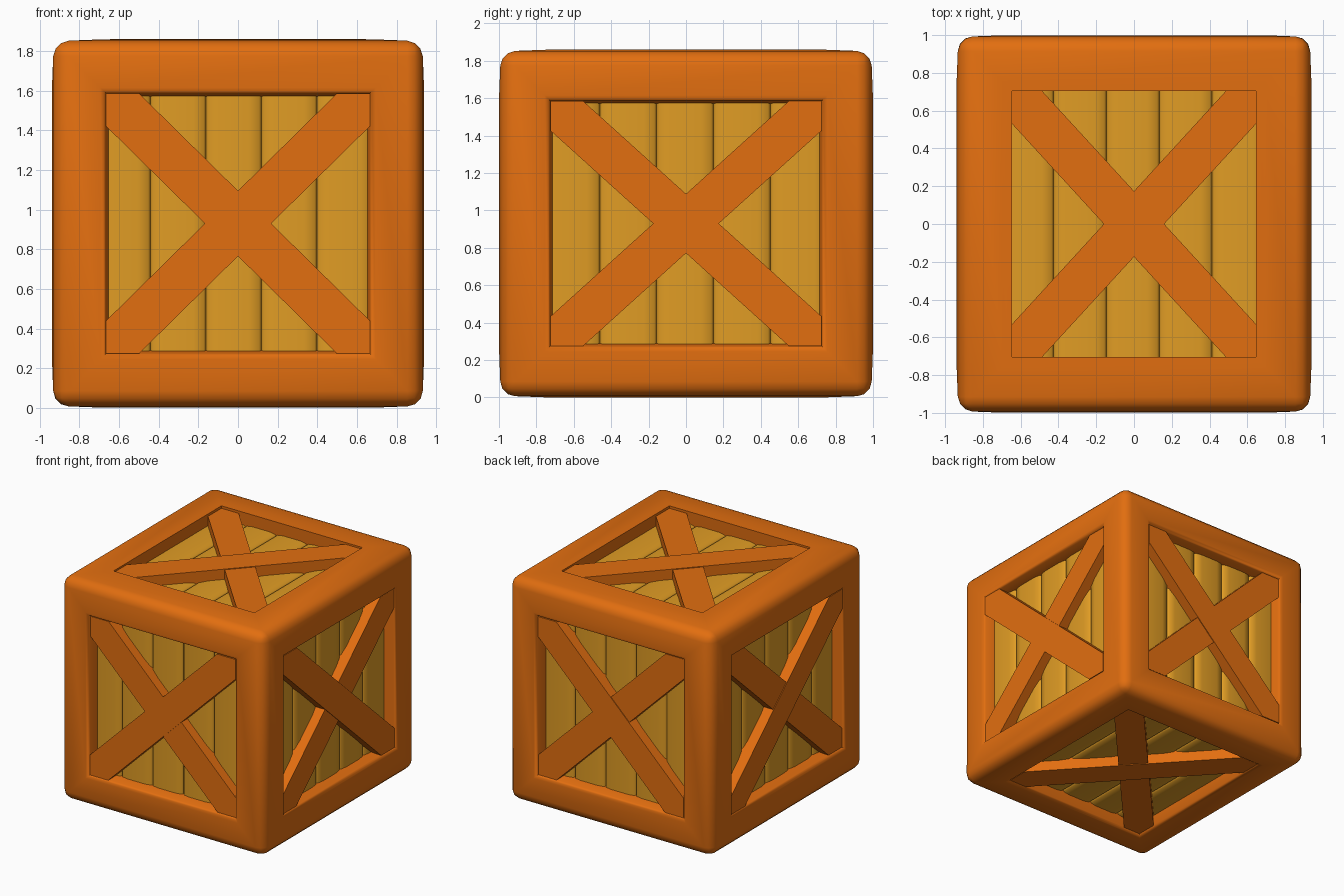
import bpy, bmesh, math
from mathutils import Vector

if "Cube" in bpy.data.objects:
    bpy.data.objects.remove(bpy.data.objects["Cube"])

HALF = Vector((0.94, 1.0, 0.93))          # half extents of the crate
CENTRE = Vector((0, 0, HALF.z))
AX = [Vector((1, 0, 0)), Vector((0, 1, 0)), Vector((0, 0, 1))]


def material(name, rgb):
    m = bpy.data.materials.new(name)
    m.diffuse_color = (*rgb, 1)
    m.use_nodes = True
    m.node_tree.nodes["Principled BSDF"].inputs["Base Color"].default_value = m.diffuse_color
    return m


ORANGE = material("orange wood", (0.76, 0.156, 0.005))
YELLOW = material("yellow wood", (0.75, 0.335, 0.018))


def finish(bm, name, mat, angle):
    bmesh.ops.recalc_face_normals(bm, faces=bm.faces)
    me = bpy.data.meshes.new(name)
    bm.to_mesh(me)
    bm.free()
    ob = bpy.data.objects.new(name, me)
    bpy.context.collection.objects.link(ob)
    me.materials.append(mat)
    bpy.ops.object.select_all(action='DESELECT')
    ob.select_set(True)
    bpy.context.view_layer.objects.active = ob
    bpy.ops.object.shade_smooth_by_angle(angle=math.radians(angle))
    return ob


def prism(bm, pts, a, b, c, lo, hi):
    """Extrude 2D points (in axes a, b) along axis c from lo to hi."""
    rings = [[bm.verts.new(CENTRE + a * p + b * q + c * h) for p, q in pts]
             for h in (lo, hi)]
    bm.faces.new(rings[0])
    bm.faces.new(rings[1])
    n = len(pts)
    for i in range(n):
        j = (i + 1) % n
        bm.faces.new((rings[0][i], rings[0][j], rings[1][j], rings[1][i]))


# Frame: a slightly pillowed box with a recess in every face
bm = bmesh.new()
bmesh.ops.create_cube(bm, size=2)
for v in bm.verts:
    v.co = CENTRE + Vector([v.co[i] * (HALF[i] - 0.01) for i in range(3)])
outer = list(bm.edges)
rim = []
for f in list(bm.faces):
    n = f.normal.copy() if f.normal.length else None
    f.normal_update()
    n = f.normal.copy()
    bmesh.ops.inset_region(bm, faces=[f], thickness=0.26, use_even_offset=True)
    for v in f.verts:
        v.co += n * 0.01
    bmesh.ops.inset_region(bm, faces=[f], thickness=0.02, use_even_offset=True)
    rim_verts = [v for v in f.verts]
    for v in rim_verts:
        v.co -= n * 0.13
    for v in rim_verts:
        for e in v.link_edges:
            o = e.other_vert(v)
            if o not in rim_verts:
                rim += [e2 for e2 in o.link_edges
                        if abs((e2.verts[0].co - e2.verts[1].co).dot(n)) < 1e-4
                        and e2 not in rim]
bmesh.ops.bevel(bm, geom=rim, offset=0.025, segments=2, profile=0.5, affect='EDGES')
outer = [e for e in bm.edges if len(e.link_faces) == 2 and
         sum(abs(abs((e.verts[k].co - CENTRE)[i]) - (HALF[i] - 0.01)) < 1e-4
             for k in (0, 1) for i in range(3)) == 6]
bmesh.ops.bevel(bm, geom=outer, offset=0.075, segments=3, profile=0.5, affect='EDGES')
finish(bm, "frame", ORANGE, 60)

# Each side: u axis, v axis, normal axis, normal sign, lean of the upper brace, plank shift
SIDES = [("front", 0, 2, 1, -1, 1, -0.022), ("back", 0, 2, 1, 1, 1, -0.022),
         ("right", 1, 2, 0, 1, -1, -0.005), ("left", 1, 2, 0, -1, -1, -0.005),
         ("top", 0, 1, 2, 1, 1, -0.006), ("bottom", 0, 1, 2, -1, -1, -0.006)]

for name, iu, iv, iw, sign, lean, shift in SIDES:
    U, V, N = AX[iu], AX[iv], AX[iw] * sign
    depth = HALF[iw]

    # Planks: five boards with a softly crowned face
    bm = bmesh.new()
    step = (HALF[iu] - 0.24) / 2.5
    w = step / 2
    reach = HALF[iv] - 0.25
    for k in range(-2, 3):
        c = shift + k * step
        top = depth - 0.10
        pts = [(c - w, top - 0.05), (c - w, top - 0.022), (c - w * 0.92, top - 0.008),
               (c - w * 0.55, top), (c + w * 0.55, top), (c + w * 0.92, top - 0.008),
               (c + w, top - 0.022), (c + w, top - 0.05)]
        prism(bm, pts, U, N, V, -reach, reach)
    finish(bm, name + "_planks", YELLOW, 50)

    # Cross braces: diagonal strips clipped to the opening, one just above the other
    W, H = HALF[iu] - 0.275, HALF[iv] - 0.275
    m = H / W
    t = 0.1175 * math.sqrt(1 + m * m)
    for s, drop, part in ((lean, 0.015, "upper"), (-lean, 0.021, "lower")):
        bm = bmesh.new()
        pts = [(W, H), ((H - t) / m, H), (-W, t - m * W),
               (-W, -H), ((t - H) / m, -H), (W, m * W - t)]
        prism(bm, [(p * s, q) for p, q in pts], U, V, N, depth - 0.12, depth - drop)
        finish(bm, f"{name}_{part}_brace", ORANGE, 30)
